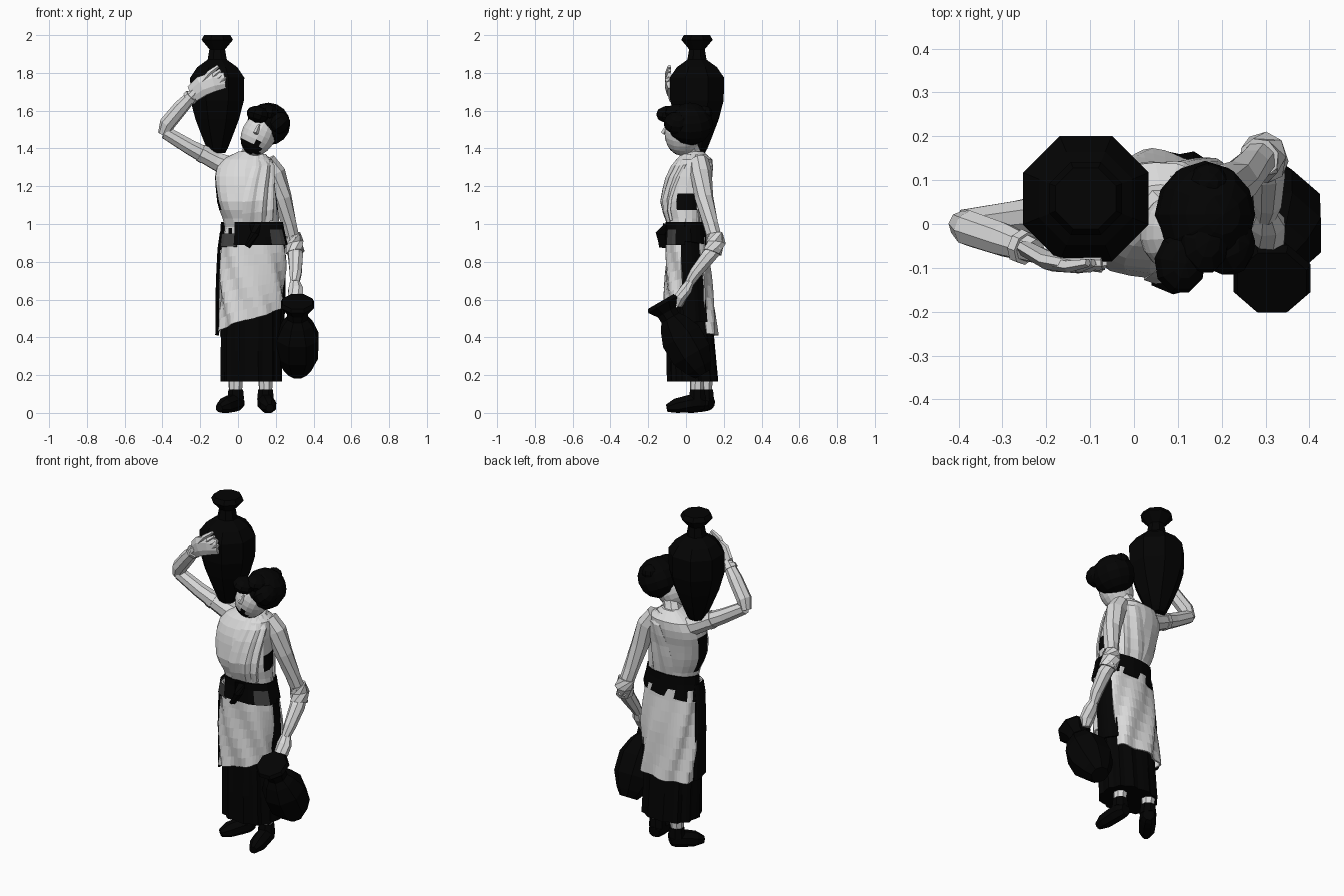
import bpy, bmesh
from math import sin, cos, pi, radians, copysign
from mathutils import Vector, Matrix

if "Cube" in bpy.data.objects:
    bpy.data.objects.remove(bpy.data.objects["Cube"])


def material(name, value):
    m = bpy.data.materials.new(name)
    m.use_nodes = True
    color = (value, value, value, 1)
    m.diffuse_color = color
    m.node_tree.nodes["Principled BSDF"].inputs["Base Color"].default_value = color
    return m


LIGHT = material("light grey", 0.71)
BLACK = material("near black", 0.001)
DARK = material("dark grey", 0.05)


def finish(name, bm, *mats, rule=None):
    bmesh.ops.remove_doubles(bm, verts=bm.verts, dist=0.0005)
    bmesh.ops.recalc_face_normals(bm, faces=bm.faces)
    if rule:
        for f in bm.faces:
            f.material_index = int(rule(f.calc_center_median(), f.normal))
    mesh = bpy.data.meshes.new(name)
    bm.to_mesh(mesh)
    bm.free()
    for m in mats:
        mesh.materials.append(m)
    ob = bpy.data.objects.new(name, mesh)
    bpy.context.collection.objects.link(ob)
    return ob


def bridge(bm, rings, closed):
    rows = [[bm.verts.new(p) for p in ring] for ring in rings]
    n = len(rows[0])
    for a, b in zip(rows, rows[1:]):
        for i in range(n if closed else n - 1):
            j = (i + 1) % n
            bm.faces.new((a[i], a[j], b[j], b[i]))
    return rows


def tube(name, path, mat, n=8, flat=1.0):
    """Round section swept along points of (x, y, z, radius)."""
    pts = [Vector(p[:3]) for p in path]
    rings = []
    for i, p in enumerate(pts):
        t = pts[min(i + 1, len(pts) - 1)] - pts[max(i - 1, 0)]
        q = t.to_track_quat('Z', 'Y')
        r = path[i][3]
        angles = [2 * pi * (k + 0.5) / n for k in range(n)]
        rings.append([p + q @ Vector((r * cos(a), r * flat * sin(a), 0)) for a in angles])
    bm = bmesh.new()
    rows = bridge(bm, rings, True)
    bm.faces.new(rows[0])
    bm.faces.new(rows[-1])
    return finish(name, bm, mat)


def jar(name, base, axis, profile):
    axis = Vector(axis).normalized()
    path = [(*(Vector(base) + axis * h), r) for h, r in profile]
    return tube(name, path, BLACK)


def blob(name, center, size, mats, tilt=0, rule=None, seg=12):
    bm = bmesh.new()
    bmesh.ops.create_uvsphere(bm, u_segments=seg, v_segments=seg * 2 // 3, radius=1)
    bm.transform(Matrix.Translation(center) @ Matrix.Rotation(tilt, 4, 'Y')
                 @ Matrix.Diagonal((*size, 1)))
    return finish(name, bm, *mats, rule=rule)


# Body outline: height, centre x, centre y, half width, half depth
BODY = [
    (0.16, 0.07, 0.035, 0.162, 0.135), (0.44, 0.07, 0.02, 0.16, 0.125),
    (0.70, 0.075, 0.01, 0.163, 0.112), (0.88, 0.08, 0.0, 0.16, 0.098),
    (1.00, 0.075, 0.0, 0.14, 0.09), (1.10, 0.05, -0.01, 0.158, 0.118),
    (1.20, 0.038, 0.005, 0.16, 0.117), (1.28, 0.035, 0.025, 0.16, 0.117),
    (1.345, 0.05, 0.045, 0.135, 0.095), (1.385, 0.06, 0.04, 0.055, 0.05)]


def on_body(z, a, grow=1.0):
    z = min(max(z, BODY[0][0]), BODY[-1][0])
    for lo, hi in zip(BODY, BODY[1:]):
        if z <= hi[0]:
            break
    t = (z - lo[0]) / (hi[0] - lo[0])
    cx, cy, rx, ry = (u + (v - u) * t for u, v in zip(lo[1:], hi[1:]))
    box = lambda v: copysign(abs(v) ** 0.85, v)
    return Vector((cx + rx * grow * box(cos(a)), cy + ry * grow * box(sin(a)), z))


def wrap(name, start, end, low, top, grow, mats, n=16, rows=6, fold=0.0,
         waves=9, slant=0.0, twist=0.0, rule=None):
    """Cloth around the body; low gives the hem height at each end."""
    rings = []
    for j in range(rows + 1):
        ring = []
        for i in range(n + 1):
            u, v = i / n, j / rows
            a = radians(start + (end - start) * u + twist * (1 - v))
            hem = low[0] + (low[1] - low[0]) * u
            z = hem + (top - hem) * v
            ripple = fold * (1 - 0.6 * v) * sin(waves * (a - radians(twist) * (1 - v)) + slant * z)
            ring.append(on_body(z, a, grow + ripple))
        rings.append(ring)
    bm = bmesh.new()
    bridge(bm, rings, False)
    full = end - start == 360
    if full:
        bmesh.ops.remove_doubles(bm, verts=bm.verts, dist=0.0005)
        bmesh.ops.holes_fill(bm, edges=bm.edges, sides=0)
    ob = finish(name, bm, *mats, rule=rule)
    if not full:
        mod = ob.modifiers.new("thickness", 'SOLIDIFY')
        mod.thickness = 0.008


def armpit(c, normal):
    if c.x > 0.05:
        return normal.x > 0.85 and 1.07 < c.z < 1.16 and c.y > -0.03
    return normal.x < -0.9 and 1.03 < c.z < 1.27 and -0.04 < c.y < 0.06


# Clothes
wrap("underskirt", 0, 360, (0.165, 0.165), 0.98, 0.98, [BLACK], n=36, rows=5, fold=0.05, waves=12)
wrap("blouse", 0, 360, (0.94, 0.94), 1.385, 1.0, [LIGHT, BLACK], n=20, rows=10, fold=0.03,
     waves=6, slant=14, rule=armpit)
wrap("front_apron", 194, 348, (0.43, 0.57), 0.95, 1.08, [LIGHT], n=22, rows=8, fold=0.08, waves=7, slant=20)
wrap("back_apron", 38, 165, (0.42, 0.40), 0.93, 1.12, [LIGHT], n=22, rows=8, fold=0.09, waves=8, slant=-14)
wrap("right_side_panel", 160, 198, (0.41, 0.42), 0.96, 1.17, [BLACK], n=6, fold=0.03)
wrap("left_side_panel", -12, 42, (0.48, 0.48), 1.0, 1.08, [BLACK], n=7, fold=0.03)

# Belt in three overlapping pieces
wrap("belt_back", -5, 178, (0.91, 0.86), 1.01, 1.15, [BLACK], n=12, rows=3, fold=0.03)
wrap("belt_front_right", 183, 245, (0.88, 0.88), 0.95, 1.15, [DARK], n=6, rows=2, fold=0.03)
wrap("belt_front_left", 240, 358, (0.89, 0.89), 1.01, 1.17, [BLACK, DARK], n=10, rows=3, fold=0.03,
     rule=lambda c, normal: c.x > 0.17 and c.z < 0.96 and c.y < -0.05)
tube("belt_knot", [(0.09, -0.105, 1.0, 0.035), (0.09, -0.12, 0.95, 0.045), (0.05, -0.115, 0.88, 0.03)],
     BLACK, 6, 0.5)

# Shawl gathered over the left shoulder
wrap("shawl_front", 285, 350, (0.99, 1.02), 1.37, 1.06, [LIGHT], n=10, rows=6, fold=0.06, waves=15, twist=-32)
wrap("shawl_back", 5, 75, (1.0, 1.0), 1.37, 1.05, [LIGHT], n=10, rows=6, fold=0.06, waves=13, twist=34)

# Head, hair and neck
tube("neck", [(0.05, 0.045, 1.33, 0.058), (0.075, 0.025, 1.39, 0.048), (0.11, 0.0, 1.46, 0.048)], LIGHT)
blob("head", (0.11, -0.02, 1.475), (0.092, 0.093, 0.118), [LIGHT, BLACK], 0.45, seg=18,
     rule=lambda c, normal: normal.y < -0.2 and c.x < 0.115 and 1.372 < c.z < 1.475 - 0.45 * c.x)
tube("nose", [(0.112, -0.098, 1.525, 0.008), (0.094, -0.12, 1.48, 0.014)], LIGHT, 4)
blob("hair", (0.162, 0.022, 1.53), (0.115, 0.122, 0.112), [BLACK], 0.4)
blob("forehead_roll", (0.105, -0.09, 1.58), (0.062, 0.07, 0.044), [BLACK], 0.3, seg=9)
blob("side_roll", (0.215, -0.045, 1.535), (0.062, 0.075, 0.062), [BLACK], 0.9, seg=9)
blob("crown_roll", (0.16, -0.04, 1.59), (0.06, 0.075, 0.045), [BLACK], 0.2, seg=9)
blob("back_bun", (0.17, 0.095, 1.585), (0.045, 0.045, 0.042), [BLACK], seg=9)

# Raised right arm
tube("right_upper_arm", [(-0.04, 0.05, 1.30, 0.06), (-0.12, 0.04, 1.335, 0.05),
                         (-0.26, 0.015, 1.41, 0.042), (-0.385, 0.0, 1.485, 0.036)], LIGHT)
tube("right_forearm", [(-0.395, 0.0, 1.475, 0.03), (-0.375, -0.01, 1.53, 0.042),
                       (-0.30, -0.035, 1.62, 0.04), (-0.225, -0.062, 1.70, 0.028)], LIGHT)
tube("right_armlet", [(-0.175, 0.03, 1.365, 0.051), (-0.2, 0.026, 1.378, 0.05)], LIGHT)
tube("right_bracelet", [(-0.26, -0.05, 1.663, 0.04), (-0.245, -0.056, 1.678, 0.039)], LIGHT)
tube("right_palm", [(-0.24, -0.06, 1.69, 0.02), (-0.19, -0.085, 1.73, 0.023),
                    (-0.13, -0.092, 1.752, 0.022), (-0.07, -0.088, 1.76, 0.018)], LIGHT, 8, 2.5)
for i in range(4):
    tube("right_finger_%d" % (i + 1),
         [(-0.185 + i * 0.025, -0.09, 1.755 - i * 0.006, 0.016),
          (-0.15 + i * 0.025, -0.096, 1.80 - i * 0.012, 0.015),
          (-0.105 + i * 0.012, -0.088, 1.835 - i * 0.02, 0.01)], LIGHT, 5)

# Lowered left arm
tube("left_upper_arm", [(0.15, 0.07, 1.335, 0.05), (0.195, 0.08, 1.27, 0.057),
                        (0.235, 0.095, 1.14, 0.05), (0.27, 0.13, 1.0, 0.042),
                        (0.295, 0.16, 0.89, 0.04)], LIGHT)
tube("left_forearm", [(0.295, 0.165, 0.88, 0.038), (0.305, 0.12, 0.83, 0.042),
                      (0.305, 0.05, 0.74, 0.034), (0.30, 0.02, 0.69, 0.026)], LIGHT)
tube("left_sleeve_cuff", [(0.285, 0.15, 0.945, 0.047), (0.295, 0.158, 0.9, 0.053),
                          (0.303, 0.14, 0.85, 0.05)], LIGHT)
tube("left_hand", [(0.30, 0.025, 0.7, 0.026), (0.305, 0.0, 0.655, 0.042),
                   (0.305, -0.03, 0.61, 0.042), (0.30, -0.04, 0.565, 0.025)], LIGHT, 8, 0.8)

# Jars
jar("shoulder_jar", (-0.11, 0.058, 1.375), (0, 0, 1),
    [(0, 0.045), (0.025, 0.06), (0.09, 0.088), (0.18, 0.125), (0.28, 0.153), (0.40, 0.155),
     (0.455, 0.115), (0.495, 0.055), (0.55, 0.045), (0.6, 0.09), (0.625, 0.075)])
jar("hand_jar", (0.315, 0.09, 0.205), (0, -0.5, 0.86),
    [(0, 0.05), (0.04, 0.08), (0.12, 0.118), (0.23, 0.12), (0.31, 0.085),
     (0.345, 0.058), (0.38, 0.06), (0.425, 0.095), (0.445, 0.085)])


# Ankles and shoes
def foot(side, heel, toe):
    heel, toe = Vector(heel), Vector(toe)
    at = lambda t, z, r: (*heel.lerp(toe, t), z, r)
    tube(side + "_ankle", [at(0.22, 0.08, 0.034), at(0.2, 0.2, 0.04)], LIGHT)
    shoe = tube(side + "_shoe", [at(0, 0.05, 0.032), at(0.15, 0.055, 0.046), at(0.4, 0.05, 0.048),
                                 at(0.75, 0.035, 0.045), at(1, 0.025, 0.022)], BLACK)
    for v in shoe.data.vertices:
        v.co.z = max(v.co.z, 0.0)
    tube(side + "_shoe_collar", [at(0.2, 0.07, 0.048), at(0.2, 0.125, 0.042)], BLACK)


foot("right", (0.01, 0.135), (-0.1, -0.02))
foot("left", (0.14, 0.1), (0.168, -0.1))
